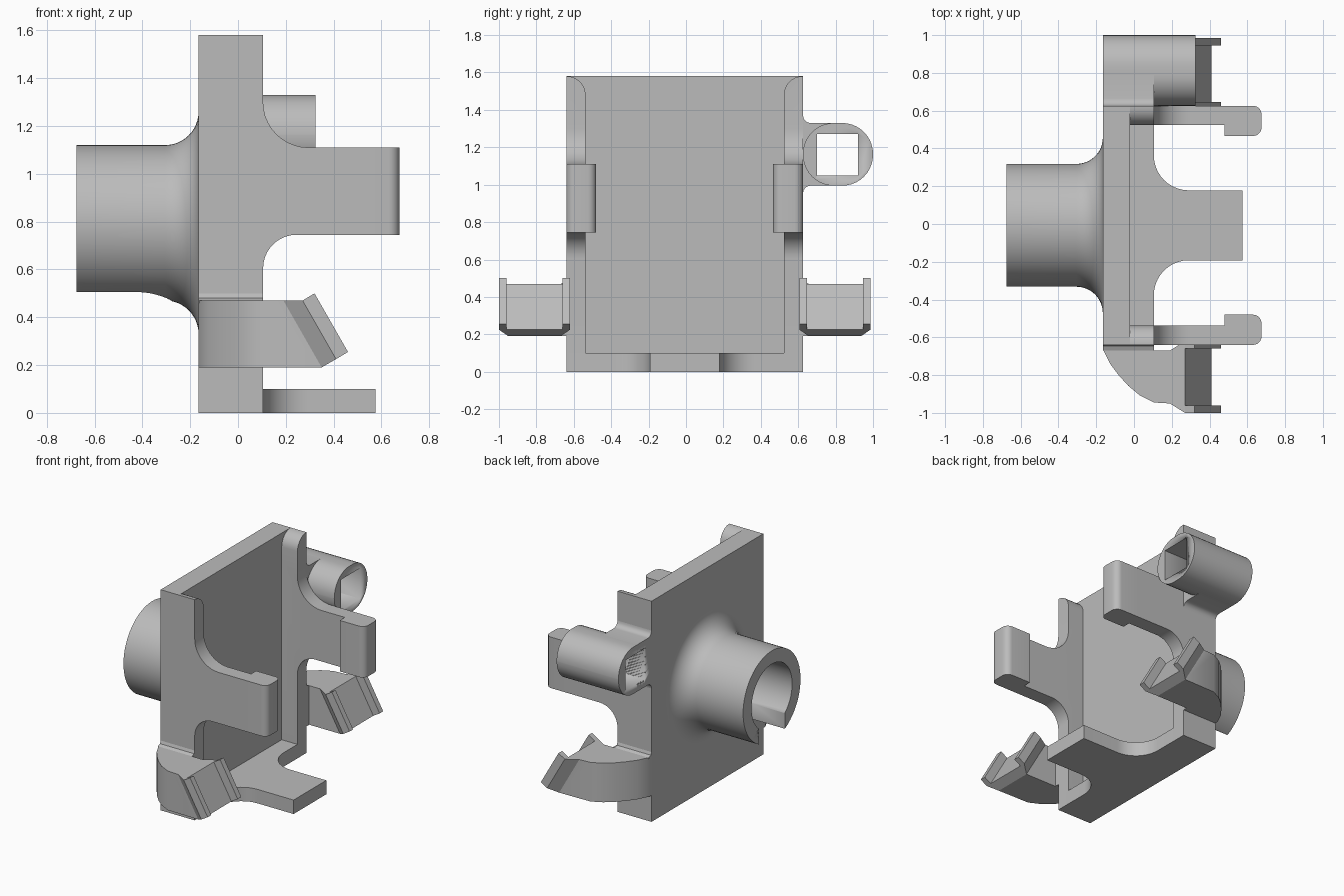
import bpy, bmesh
from math import sin, cos, pi, radians
from mathutils import Vector

cube = bpy.data.objects.get("Cube")
if cube:
    bpy.data.objects.remove(cube)

MID = -0.007                 # y of the symmetry plane
BACK, FLOOR_X, RIM = -0.165, -0.02, 0.105

grey = bpy.data.materials.new("light_grey")
grey.use_nodes = True
tone = (0.5, 0.5, 0.5, 1)
grey.diffuse_color = tone
grey.node_tree.nodes["Principled BSDF"].inputs["Base Color"].default_value = tone


def finish(name, bm):
    bmesh.ops.recalc_face_normals(bm, faces=bm.faces)
    mesh = bpy.data.meshes.new(name)
    bm.to_mesh(mesh)
    bm.free()
    mesh.materials.append(grey)
    obj = bpy.data.objects.new(name, mesh)
    bpy.context.collection.objects.link(obj)
    bpy.ops.object.select_all(action='DESELECT')
    obj.select_set(True)
    bpy.context.view_layer.objects.active = obj
    bpy.ops.object.shade_smooth_by_angle(angle=radians(30))
    return obj


def arc(cx, cy, r, start, end, n=10):
    steps = [radians(start + (end - start) * i / n) for i in range(n + 1)]
    return [(cx + r * cos(t), cy + r * sin(t)) for t in steps]


def loft(rings):
    """Closed skin over rings of equal point count, capped at both ends."""
    bm = bmesh.new()
    rows = [[bm.verts.new(p) for p in ring] for ring in rings]
    for a, b in zip(rows, rows[1:]):
        for i in range(len(a)):
            j = (i + 1) % len(a)
            bm.faces.new((a[i], a[j], b[j], b[i]))
    bm.faces.new(rows[0])
    bm.faces.new(rows[-1])
    return bm


def prism(pts, axis, lo, hi):
    place = {'x': lambda p, d: (d, p[0], p[1]),
             'y': lambda p, d: (p[0], d, p[1]),
             'z': lambda p, d: (p[0], p[1], d)}[axis]
    return loft([[place(p, d) for p in pts] for d in (lo, hi)])


def rect(x0, y0, x1, y1):
    return [(x0, y0), (x1, y0), (x1, y1), (x0, y1)]


def cut(obj, cutter):
    mod = obj.modifiers.new("cut", 'BOOLEAN')
    mod.operation, mod.solver, mod.object = 'DIFFERENCE', 'EXACT', cutter
    bpy.ops.object.select_all(action='DESELECT')
    obj.select_set(True)
    bpy.context.view_layer.objects.active = obj
    bpy.ops.object.modifier_move_to_index(modifier="cut", index=0)
    bpy.ops.object.modifier_apply(modifier="cut")
    bpy.data.objects.remove(cutter)


# Back plate
finish("back_plate", prism(rect(MID - 0.633, 0, MID + 0.633, 1.58), 'x', BACK, FLOOR_X))

# Bottom ledge with filleted tongue
half = [(BACK, 0.633), (RIM, 0.633)] + arc(RIM + 0.185, 0.37, 0.185, 180, 270) + [(0.575, 0.185)]
ledge = [(x, MID + w) for x, w in half] + [(x, MID - w) for x, w in reversed(half)]
finish("bottom_ledge", prism(ledge, 'z', 0, 0.1))

# Side walls, clip arms and lower hooks, mirrored
wall_outline = ([(BACK, 0), (RIM, 0)] + arc(RIM + 0.14, 0.605, 0.14, 180, 90)
                + [(0.48, 0.745), (0.48, 1.11)]
                + arc(RIM + 0.19, 1.3, 0.19, 270, 180) + [(RIM, 1.58), (BACK, 1.58)])
tip_outline = ([(0.48, 0.633), (0.48, 0.473)] + arc(0.63, 0.518, 0.045, -90, 0, 6)
               + arc(0.63, 0.588, 0.045, 0, 90, 6))
# x, outward distance, and whether the point follows the slanted end
hook_outline = [(BACK, 0.62, 0), (BACK, 0.655, 0), (-0.125, 0.735, 0), (-0.08, 0.795, 0),
                (-0.03, 0.85, 0), (0.03, 0.9, 0), (RIM, 0.938, 0), (0.19, 0.943, 1),
                (0.27, 0.993, 1), (0.27, 0.613, 1), (0.19, 0.663, 1), (RIM, 0.663, 0), (RIM, 0.62, 0)]
rail_outline = [(0.27, 0.47), (0.32, 0.5), (0.46, 0.255), (0.41, 0.225)]

for side, s in (("right", -1), ("left", 1)):
    wall = prism(wall_outline, 'y', MID + s * 0.53, MID + s * 0.633)
    inner_top = [e for e in wall.edges
                 if all(v.co.z > 1.57 and abs(v.co.y - MID) < 0.55 for v in e.verts)]
    bmesh.ops.bevel(wall, geom=inner_top, offset=0.1, segments=8, profile=0.5, affect='EDGES')
    finish(side + "_wall_arm", wall)

    finish(side + "_arm_tip", prism([(x, MID + s * w) for x, w in tip_outline], 'z', 0.745, 1.11))

    hook = loft([[(x + lean * shift, MID + s * w, z) for x, w, lean in hook_outline]
                 for z, shift in ((0.19, 0.16), (0.47, 0))])
    cut_geom = bmesh.ops.bisect_plane(
        hook, geom=hook.verts[:] + hook.edges[:] + hook.faces[:], plane_co=(0.41, 0, 0.225),
        plane_no=Vector((0.5, 0, -0.866)), clear_outer=True)["geom_cut"]
    bmesh.ops.holes_fill(hook, edges=[g for g in cut_geom if isinstance(g, bmesh.types.BMEdge)])
    finish(side + "_hook", hook)

    for part, w in (("inner", 0.613), ("outer", 0.953)):
        finish(f"{side}_hook_{part}_rail",
               prism(rail_outline, 'y', MID + s * w, MID + s * (w + 0.04)))

    # Small fillet where the hook meets the wall
    blend = [(0.62, 0.46), (0.62, 0.5), (0.633, 0.5), (0.64, 0.48), (0.663, 0.47), (0.663, 0.46)]
    finish(side + "_hook_blend",
           prism([(MID + s * w, z) for w, z in blend], 'x', BACK, RIM))

# Square-bored side sleeve and its web to the wall
R = 0.165
sleeve = finish("side_sleeve", prism(
    arc(0.79, 1.33 - R, R, 180, 90) + arc(1 - R, 1.33 - R, R, 90, 0)
    + arc(1 - R, 0.995 + R, R, 0, -90) + arc(0.79, 0.995 + R, R, 270, 180), 'x', BACK, 0.325))
bore_outline = rect(0.7, 1.05, 0.92, 1.27)
cut(sleeve, finish("bore_cutter", prism(bore_outline, 'x', -0.5, 0.5)))
web = ([(0.61, 0.955)] + arc(0.666, 0.955, 0.04, 180, 90, 5) + [(0.79, 0.995), (0.79, 1.05),
       (0.7, 1.05), (0.7, 1.27), (0.79, 1.27), (0.79, 1.33)]
       + arc(0.666, 1.37, 0.04, 270, 180, 5) + [(0.61, 1.37)])
finish("sleeve_web", prism(web, 'x', BACK, RIM))

# Round rear socket with flared root, turned around the x axis
AXIS_Z, N = 0.795, 64
profile = ([(BACK + 0.005, 0.23), (-0.675, 0.23), (-0.675, 0.325)]
           + arc(-0.305, 0.465, 0.14, 270, 360, 12) + [(BACK + 0.005, 0.465)])
bm = bmesh.new()
rows = [[bm.verts.new((x, MID + r * cos(2 * pi * k / N), AXIS_Z + r * sin(2 * pi * k / N)))
         for x, r in profile] for k in range(N)]
for k in range(N):
    a, b = rows[k], rows[(k + 1) % N]
    for i in range(len(profile)):
        j = (i + 1) % len(profile)
        bm.faces.new((a[i], a[j], b[j], b[i]))
socket = finish("rear_socket", bm)

# Round-ended slot along the underside of the socket
slot = [(-0.8, MID - 0.147)] + arc(-0.422, MID, 0.147, -90, 90, 16) + [(-0.8, MID + 0.147)]
cut(socket, finish("slot_cutter", prism(slot, 'z', 0.2, AXIS_Z)))
